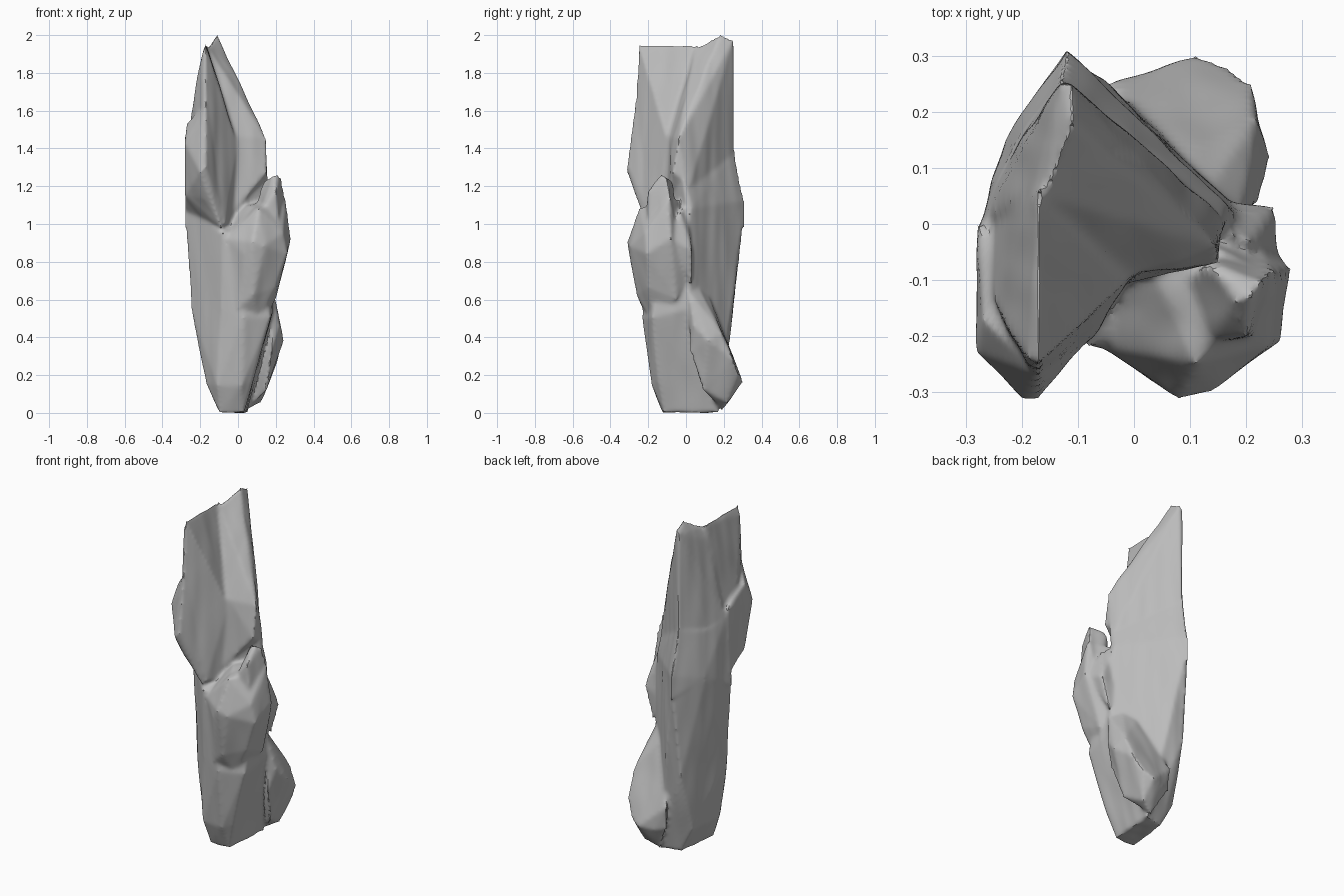
import bpy
import bmesh
from mathutils import Vector, noise

cube = bpy.data.objects.get("Cube")
if cube:
    bpy.data.objects.remove(cube, do_unlink=True)

# One plain stone colour
stone = bpy.data.materials.new("grey stone")
stone.use_nodes = True
colour = (0.5, 0.5, 0.5, 1)
stone.diffuse_color = colour
stone.node_tree.nodes["Principled BSDF"].inputs["Base Color"].default_value = colour


def chunk(name, corners):
    """Convex stone chunk around corner points given in hundredths of a unit."""
    bm = bmesh.new()
    for corner in corners:
        bm.verts.new(Vector(corner) / 100)
    hull = bmesh.ops.convex_hull(bm, input=bm.verts[:])
    spare = set(hull["geom_interior"]) | set(hull["geom_unused"])
    loose = [v for v in spare if isinstance(v, bmesh.types.BMVert)]
    bmesh.ops.delete(bm, geom=loose, context="VERTS")
    bmesh.ops.recalc_face_normals(bm, faces=bm.faces[:])
    mesh = bpy.data.meshes.new(name)
    bm.to_mesh(mesh)
    bm.free()
    obj = bpy.data.objects.new(name, mesh)
    bpy.context.collection.objects.link(obj)
    return obj


# Tapering lower body with a blunt keel at the front
body = chunk("rock_shard", [
    (-10, -12, 0), (3, -12, 0), (5, 17, 0), (-7, 14, 0),
    (-17, -8, 15), (-11, -17, 14), (2, -18, 14), (7, -15, 16), (-15, 15, 15), (10, 10, 20),
    (-25, -4, 55), (-9, -20, 55), (3, -23, 50), (-14, 25, 50), (17, -18, 50), (19, 2, 55),
    (-28, -3, 108), (-23, 15, 106), (-12, 31, 108), (18, 2, 105),
    (-8, -22, 95), (15, -14, 95),
])

# Waist that flares from the tall slab to the body
waist = chunk("waist", [
    (-13, 26, 138), (-27, 1, 140), (15, -4, 138), (0, -9, 138), (-22, 13, 135),
    (-12, 31, 112), (-12, 31, 98), (-23, 15, 108), (-28, -3, 112), (-28, -3, 98),
    (17, 3, 108), (18, 2, 95), (-3, -11, 95),
])

# Tall back slab that rises to the peak, with a spur on its low end
back_slab = chunk("back_slab", [
    (-11, 18, 200), (-11, 25, 197), (-13, 25, 195), (-16, 5, 193), (-18, 6, 186),
    (10, -1, 148), (15, -4, 145), (15, -7, 127), (0, -9, 146), (-3, -11, 105),
    (-13, 26, 128), (-22, 12, 138), (-28, -3, 120), (-27, 1, 140), (15, 2, 120),
])

# Front slab with a straight top edge
front_slab = chunk("front_slab", [
    (-17, -25, 195), (-19, -24, 190), (-17, 6, 194), (-25, -14, 158), (-19, -26, 160),
    (-17, -26, 162), (-17, -28, 138), (-26, 0, 140),
    (0, -9, 142), (-28, -2, 112), (-3, -12, 100), (-7, -20, 100),
])

# Chipped step on the slab's corner, undercut down to the body
front_foot = chunk("front_foot", [
    (-27, -17, 153), (-20, -28, 150), (-17, -27, 164), (-28, -23, 142), (-17, -31, 130),
    (-20, -31, 127), (-28, -15, 115), (-18, -24, 113), (-28, -2, 106), (-9, -21, 98),
    (-3, -12, 100), (-5, -12, 140), (-28, 0, 145), (-10, -23, 112),
])

# Swollen lump on the front right, running back into the body
front_lump = chunk("front_lump", [
    (25, -9, 113), (28, -8, 92), (26, -21, 84), (24, -22, 95),
    (8, -31, 90), (14, -30, 88), (3, -28, 84), (11, -25, 108), (-6, -22, 92),
    (0, -12, 104), (20, -5, 60), (8, -26, 62), (0, -23, 55), (11, -18, 48),
    (20, -20, 66), (0, 0, 110), (18, 2, 70), (14, -4, 112),
])

# Upright fin on top of the lump
fin = chunk("lump_fin", [
    (18, -14, 125), (21, -13, 126), (23, -10, 124), (25, -8, 113), (14, -21, 108),
    (20, -20, 117), (18, -6, 108), (13, -7, 122), (22, -20, 95), (8, -10, 105), (22, -4, 90),
])

# Small knobbly ridge on the side, behind the lump
side_ridge = chunk("side_ridge", [
    (25, 3, 86), (21, -3, 106), (20, 3, 68), (13, 0, 112), (26, -8, 92), (12, 4, 80),
    (10, -8, 100), (10, -8, 75),
])

# Low rounded wedge at the back right
back_lobe = chunk("back_lobe", [
    (19, 1, 64), (14, 7, 66), (22, 4, 46), (18, 2, 32), (24, 12, 38), (22, 19, 42),
    (21, 25, 28), (17, 28, 20), (11, 30, 16), (2, 27, 15), (12, 22, 5), (4, 19, 1),
    (15, 9, 12), (8, 12, 62), (-5, 25, 30), (-4, 24, 16),
])

# Fuse the chunks into a single weathered stone
parts = (body, waist, back_slab, front_slab, front_foot, front_lump, fin, side_ridge, back_lobe)
bpy.ops.object.select_all(action="DESELECT")
for part in parts:
    part.select_set(True)
bpy.context.view_layer.objects.active = body
bpy.ops.object.join()
fuse = body.modifiers.new("fuse", "REMESH")
fuse.mode = "VOXEL"
fuse.voxel_size = 0.01
soften = body.modifiers.new("soften", "SMOOTH")
soften.factor = 0.5
soften.iterations = 8
for modifier in ("fuse", "soften"):
    bpy.ops.object.modifier_apply(modifier=modifier)

# Faint upright weathering streaks
mesh = body.data
normals = [v.normal.copy() for v in mesh.vertices]
for vert, normal in zip(mesh.vertices, normals):
    spot = Vector((vert.co.x * 14, vert.co.y * 14, vert.co.z * 3))
    vert.co += normal * noise.noise(spot) * 0.005

# Rest the stone on the ground
floor = min(v.co.z for v in mesh.vertices)
for vert in mesh.vertices:
    vert.co.z -= floor

mesh.materials.clear()
mesh.materials.append(stone)
bpy.ops.object.shade_smooth_by_angle()
